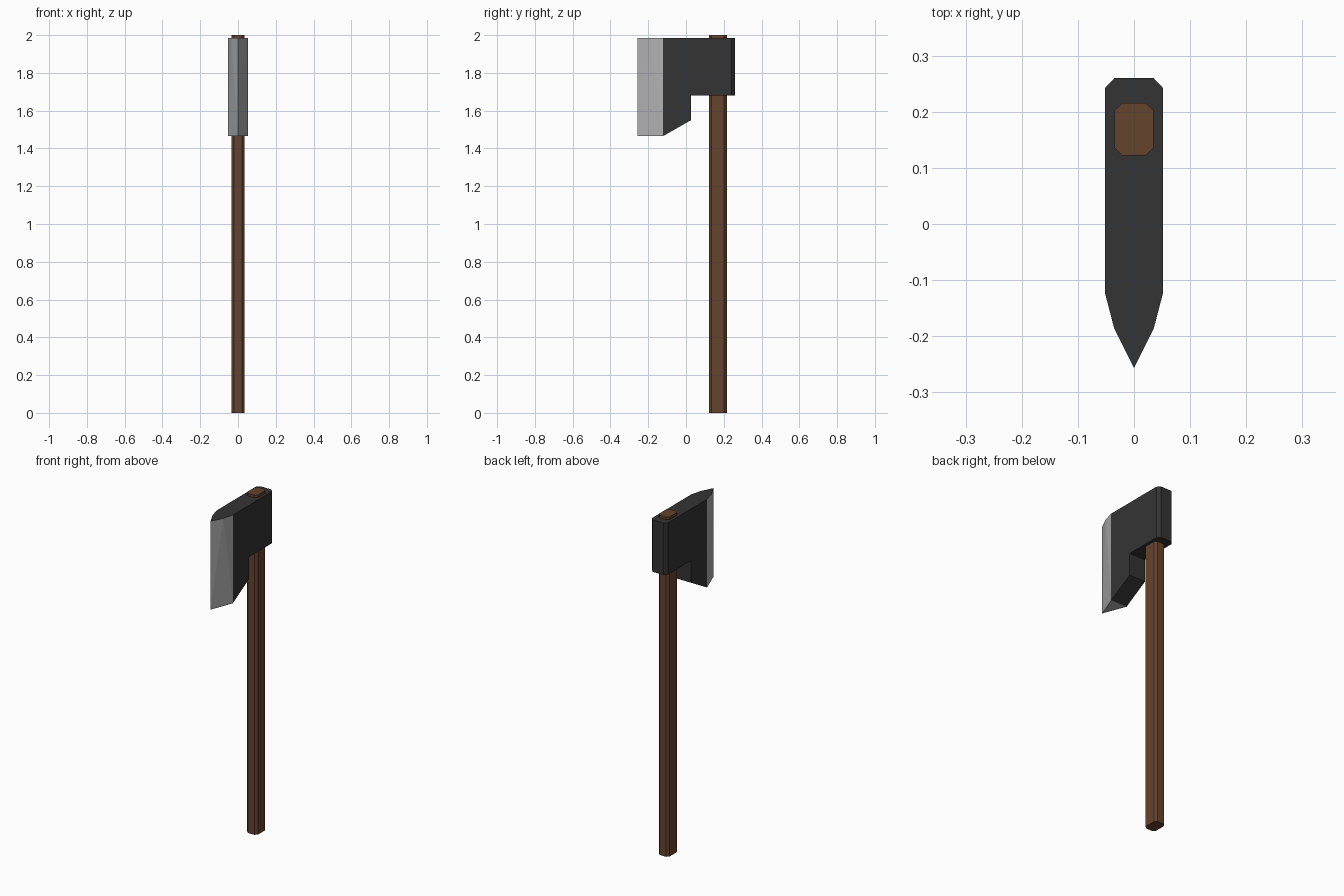
import bpy, bmesh

if "Cube" in bpy.data.objects:
    bpy.data.objects.remove(bpy.data.objects["Cube"])


def material(name, color):
    m = bpy.data.materials.new(name)
    m.diffuse_color = (*color, 1)
    m.use_nodes = True
    m.node_tree.nodes["Principled BSDF"].inputs["Base Color"].default_value = m.diffuse_color
    return m


wood = material("brown_wood", (0.13, 0.056, 0.026))
iron = material("dark_iron", (0.034, 0.034, 0.034))
steel = material("sharp_steel", (0.445, 0.445, 0.445))


def finish(name, bm, *mats):
    bmesh.ops.recalc_face_normals(bm, faces=bm.faces)
    mesh = bpy.data.meshes.new(name)
    bm.to_mesh(mesh)
    bm.free()
    for m in mats:
        mesh.materials.append(m)
    obj = bpy.data.objects.new(name, mesh)
    bpy.context.collection.objects.link(obj)
    return obj


def prism(bm, points, offset):
    """Fill an outline and extrude it along offset."""
    face = bm.faces.new([bm.verts.new(p) for p in points])
    ext = bmesh.ops.extrude_face_region(bm, geom=[face], use_keep_orig=True)
    verts = [g for g in ext["geom"] if isinstance(g, bmesh.types.BMVert)]
    bmesh.ops.translate(bm, verts=verts, vec=offset)


# Handle: long bar with chamfered corners
hx, y0, y1, c = 0.035, 0.122, 0.216, 0.014
half = [(hx - c, y0), (hx, y0 + c), (hx, y1 - c), (hx - c, y1)]
outline = half + [(-x, y) for x, y in reversed(half)]
bm = bmesh.new()
prism(bm, [(x, y, 0) for x, y in outline], (0, 0, 2))
finish("handle", bm, wood)

# Axe head: stepped side profile, with the back narrowed into chamfers
W, TOP, LOW, FRONT, TIP = 0.052, 1.985, 1.465, -0.122, -0.257
side = [(FRONT, LOW), (0.027, 1.55), (0.027, 1.68), (0.242, 1.68),
        (0.242, TOP), (FRONT, TOP)]
bm = bmesh.new()
prism(bm, [(-W, y, z) for y, z in side], (2 * W, 0, 0))
bm.normal_update()
back = max(bm.faces, key=lambda f: f.calc_center_median().y)
front = min(bm.faces, key=lambda f: f.calc_center_median().y)
ext = bmesh.ops.extrude_face_region(bm, geom=[back])
for v in [g for g in ext["geom"] if isinstance(g, bmesh.types.BMVert)]:
    v.co.x *= 0.035 / W
    v.co.y = 0.26
bmesh.ops.delete(bm, geom=[back, front], context='FACES')
finish("axe_head", bm, iron)

# Cutting edge: steel wedge, slightly fuller along its dark top
bm = bmesh.new()
tip_top = bm.verts.new((0, TIP, TOP))
tip_low = bm.verts.new((0, TIP, LOW))
tops, lows = [], []
for s in (-1, 1):
    a = bm.verts.new((s * W, FRONT, TOP))
    b = bm.verts.new((s * 0.035, -0.187, TOP))
    d = bm.verts.new((s * W, FRONT, LOW))
    for tri in ((a, b, d), (b, tip_low, d), (b, tip_top, tip_low)):
        bm.faces.new(tri)
    tops.append((a, b))
    lows.append(d)
(a0, b0), (a1, b1) = tops
bm.faces.new((a0, b0, tip_top, b1, a1)).material_index = 1
bm.faces.new((lows[0], tip_low, lows[1]))
finish("cutting_edge", bm, steel, iron)
